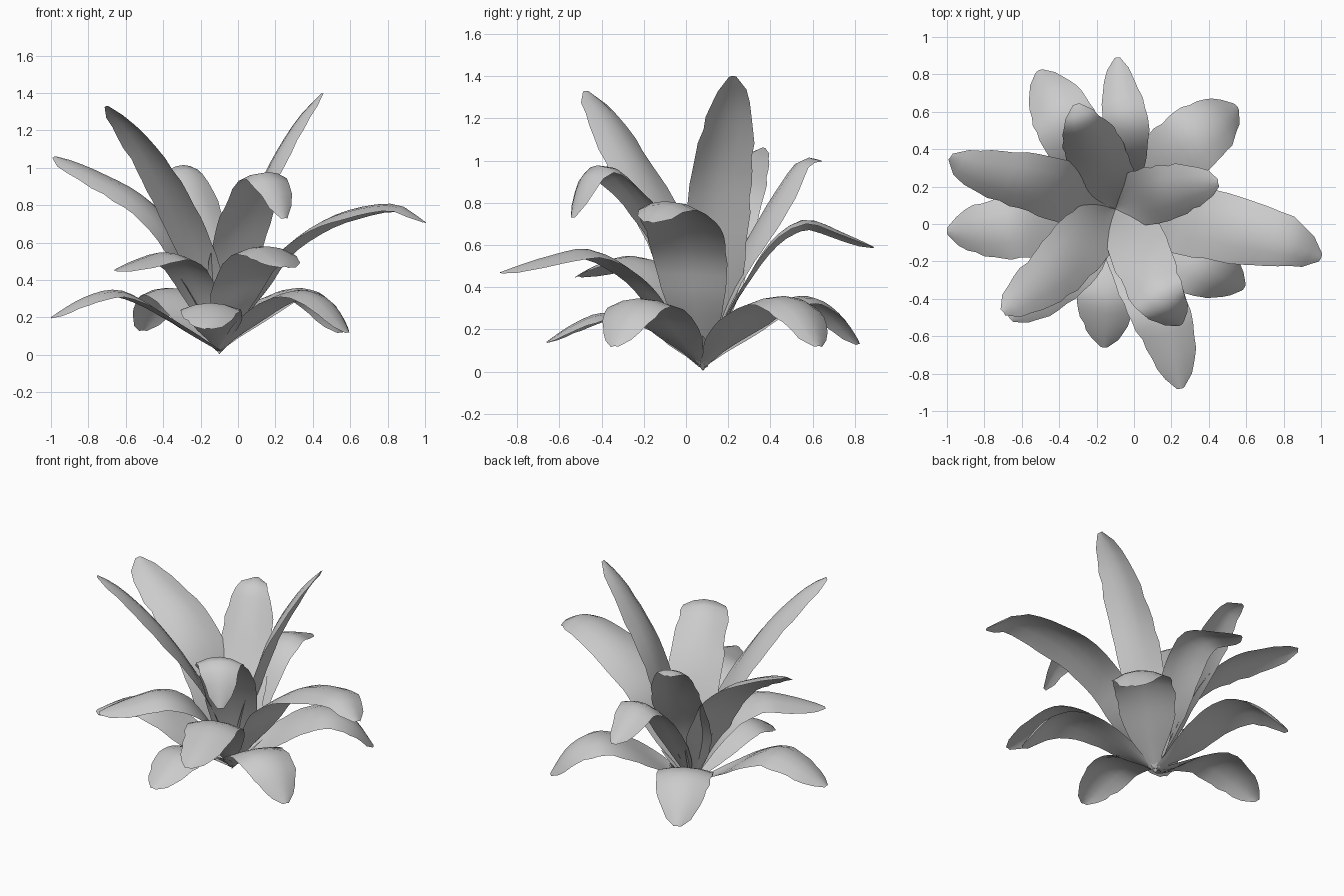
import bpy, bmesh, math, random
from mathutils import Vector

if "Cube" in bpy.data.objects:
    bpy.data.objects.remove(bpy.data.objects["Cube"])

random.seed(4)
BASE = Vector((-0.1, 0.08, 0.02))
# half-width along the blade (position, fraction)
OUTLINE = [(0, .12), (.1, .34), (.2, .66), (.32, .9), (.5, 1), (.68, .97),
           (.82, .82), (.92, .57), (.97, .37), (1, .12)]
TALL = [(0, .12), (.1, .4), (.2, .75), (.3, .94), (.5, 1), (.68, .95),
        (.82, .78), (.92, .56), (.97, .4), (1, .12)]


def lerp_profile(outline, s):
    for (a, u), (b, v) in zip(outline, outline[1:]):
        if s <= b:
            return u + (v - u) * (s - a) / (b - a)
    return outline[-1][1]


def spline(pts, n):
    """Smooth centre line, resampled by length."""
    p = [pts[0] * 2 - pts[1]] + pts + [pts[-1] * 2 - pts[-2]]
    fine = []
    for i in range(1, len(p) - 2):
        a, b, c, d = p[i - 1:i + 3]
        for k in range(12):
            t = k / 12
            fine.append(0.5 * (2 * b + (c - a) * t + (2 * a - 5 * b + 4 * c - d) * t * t
                               + (3 * b - a - 3 * c + d) * t ** 3))
    fine.append(pts[-1])
    dist = [0]
    for a, b in zip(fine, fine[1:]):
        dist.append(dist[-1] + (b - a).length)
    out, j = [], 0
    for i in range(n + 1):
        target = dist[-1] * i / n
        while j < len(fine) - 2 and dist[j + 1] < target:
            j += 1
        f = (target - dist[j]) / (dist[j + 1] - dist[j])
        out.append(fine[j].lerp(fine[j + 1], f))
    return out


def leaf(name, width, pts, base=BASE, n=20, roll=0):
    outline = TALL if name.startswith("tall") else OUTLINE
    line = spline([base] + [Vector(p) for p in pts], n)
    flat = line[-1] - line[0]
    side = Vector((-flat.y, flat.x, 0)).normalized()
    bm = bmesh.new()
    rows = []
    for i, c in enumerate(line):
        s = i / n
        tan = (line[min(i + 1, n)] - line[max(i - 1, 0)]).normalized()
        across = (side - tan * side.dot(tan)).normalized()
        nor = tan.cross(across)
        r = math.radians(roll) * s
        across, nor = (across * math.cos(r) + nor * math.sin(r),
                       nor * math.cos(r) - across * math.sin(r))
        # channelled at the base, arched toward the tip
        cup = .28 - .58 * min(1, s / .7)
        row = []
        for u in (-1, -.5, 0, .5, 1):
            # slightly ragged margin toward the tip
            h = width / 2 * lerp_profile(outline, s) * (1 + random.uniform(-.07, .07) * s * abs(u))
            lift = cup * h * (u * u - 0.2)
            row.append(bm.verts.new(c + across * u * h + nor * lift))
        rows.append(row)
    for a, b in zip(rows, rows[1:]):
        for k in range(4):
            bm.faces.new((a[k], b[k], b[k + 1], a[k + 1]))
    for f in bm.faces:
        f.smooth = True
    me = bpy.data.meshes.new(name)
    bm.to_mesh(me)
    bm.free()
    bpy.context.collection.objects.link(bpy.data.objects.new(name, me))


# tall inner leaves
leaf("tall_leaf_right", .31, [(0, .13, .45), (.13, .155, .9), (.3, .2, 1.22), (.45, .22, 1.4)])
leaf("tall_leaf_front", .32, [(-.04, 0, .4), (.02, -.13, .7), (.1, -.32, .93),
                              (.16, -.42, .97), (.21, -.49, .88), (.25, -.54, .73)])
leaf("tall_leaf_left_front", .32, [(-.18, 0, .4), (-.28, -.1, .7), (-.42, -.25, 1),
                                   (-.58, -.38, 1.22), (-.7, -.47, 1.33)])
leaf("tall_leaf_left", .33, [(-.25, .13, .4), (-.38, .17, .67), (-.55, .22, .85),
                             (-.75, .26, .96), (-.88, .3, 1.02), (-.98, .36, 1.06)], roll=-15)
leaf("tall_leaf_back", .33, [(-.14, .2, .4), (-.19, .33, .65), (-.24, .45, .86),
                             (-.28, .55, 1), (-.31, .64, 1)])
# middle leaves
leaf("middle_leaf_right", .37, [(.12, .04, .33), (.25, .02, .55), (.5, -.02, .73),
                                (.82, -.1, .8), (1, -.18, .71)])
leaf("middle_leaf_back", .26, [(-.08, .23, .32), (-.06, .38, .58), (-.045, .5, .69),
                               (-.06, .6, .71), (-.08, .75, .65), (-.09, .89, .59)], roll=-10)
leaf("middle_leaf_front", .32, [(-.04, -.1, .25), (.04, -.25, .45), (.13, -.45, .57),
                                (.2, -.65, .54), (.25, -.88, .47)])
leaf("middle_leaf_left", .32, [(-.2, 0, .3), (-.28, -.12, .47), (-.38, -.25, .54),
                               (-.5, -.37, .51), (-.66, -.51, .45)])
# low drooping leaves
leaf("low_leaf_left", .34, [(-.3, .02, .14), (-.5, 0, .28), (-.65, -.02, .34),
                            (-.82, -.03, .3), (-1, -.04, .2)])
leaf("low_leaf_front", .32, [(-.12, -.12, .17), (-.14, -.27, .25), (-.15, -.4, .27),
                             (-.15, -.53, .22), (-.16, -.66, .14)])
leaf("low_leaf_right_front", .33, [(.05, -.03, .16), (.2, -.13, .29), (.34, -.22, .34),
                                   (.47, -.28, .28), (.59, -.34, .12)])
leaf("low_leaf_right_back", .36, [(.05, .2, .16), (.2, .35, .3), (.33, .46, .35),
                                  (.45, .56, .28), (.55, .63, .12)])
leaf("low_leaf_left_back", .34, [(-.2, .25, .15), (-.3, .43, .31), (-.38, .57, .35),
                                 (-.45, .7, .27), (-.51, .82, .13)])
# small sprouts at the heart, leaning to the back right
for i in range(8):
    a = math.radians(-20 + i * 20)
    r = .11 + .04 * (i % 3)
    dx, dy, z = r * math.cos(a), r * math.sin(a), .12 + .05 * (i % 3)
    start = BASE + Vector((0, 0, -.015))
    leaf("sprout_%d" % i, .04, [(BASE.x + dx * .5, BASE.y + dy * .5, z * .55),
                                (BASE.x + dx, BASE.y + dy, z)], start, 6)
